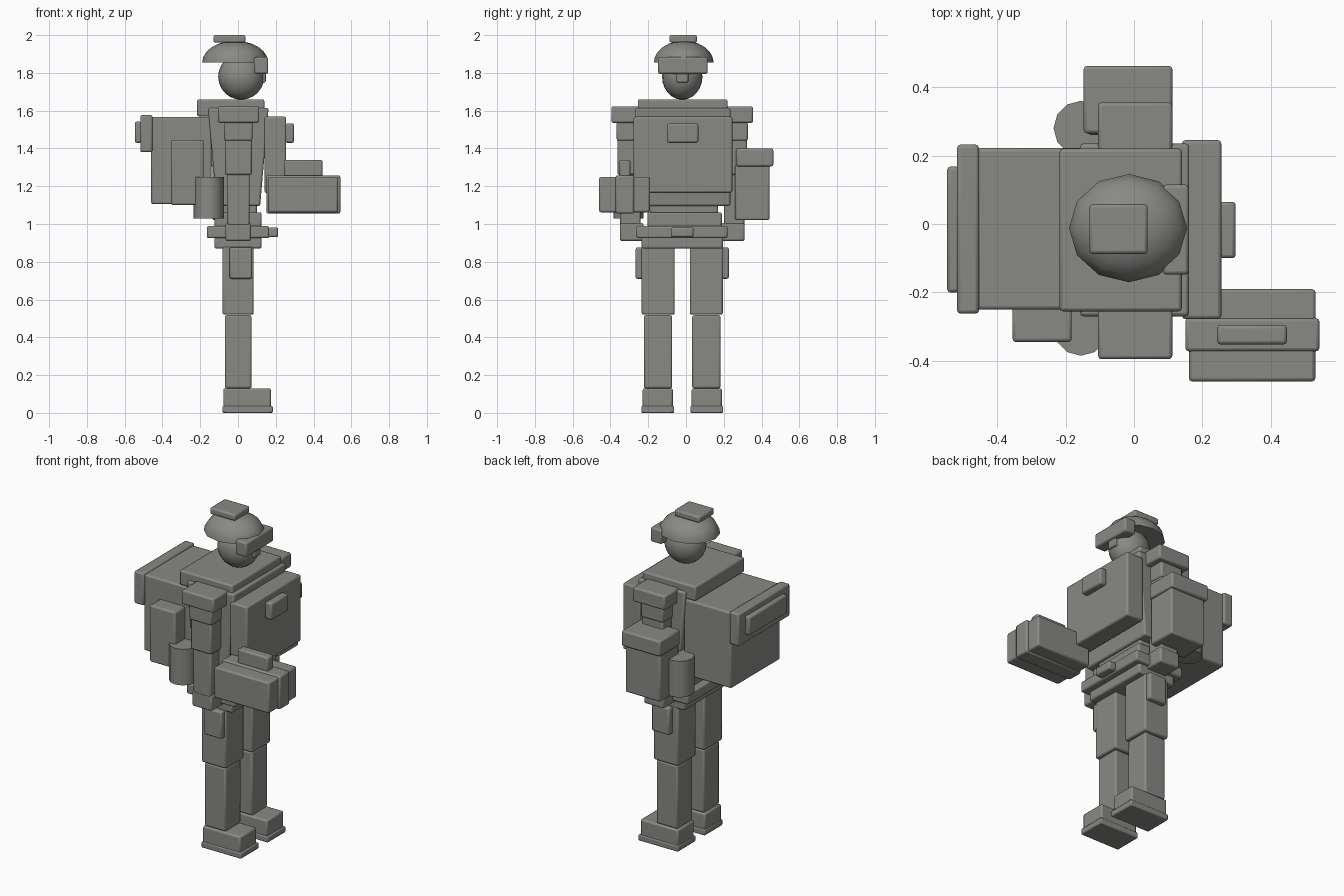
import bpy, bmesh, math
from mathutils import Vector

if "Cube" in bpy.data.objects:
    bpy.data.objects.remove(bpy.data.objects["Cube"])

grey = bpy.data.materials.new("warm grey")
grey.diffuse_color = (0.25, 0.255, 0.235, 1)
grey.use_nodes = True
grey.node_tree.nodes["Principled BSDF"].inputs["Base Color"].default_value = grey.diffuse_color


def finish(name, bm, bevel=0.0, angle=35):
    bmesh.ops.recalc_face_normals(bm, faces=bm.faces)
    me = bpy.data.meshes.new(name)
    bm.to_mesh(me)
    bm.free()
    me.materials.append(grey)
    ob = bpy.data.objects.new(name, me)
    bpy.context.collection.objects.link(ob)
    if bevel:
        mod = ob.modifiers.new("soft edges", 'BEVEL')
        mod.width, mod.segments = bevel, 2
        mod.limit_method = 'ANGLE'
    bpy.ops.object.select_all(action='DESELECT')
    ob.select_set(True)
    bpy.context.view_layer.objects.active = ob
    bpy.ops.object.shade_smooth_by_angle(angle=math.radians(angle))
    return ob


def box(name, x, y, z, bevel=0.01, taper=1.0):
    """Rounded box from ranges; taper scales the bottom in x."""
    bm = bmesh.new()
    bmesh.ops.create_cube(bm, size=1)
    cx = sum(x) / 2
    for v in bm.verts:
        low = v.co.z < 0
        v.co = Vector(r[0] + (c + 0.5) * (r[1] - r[0]) for r, c in zip((x, y, z), v.co))
        if low:
            v.co.x = cx + (v.co.x - cx) * taper
    return finish(name, bm, bevel)


MID = -0.02  # side-to-side centre of the body


def pair(name, x, inner, outer, z, bevel=0.01):
    box("right_" + name, x, (MID - outer, MID - inner), z, bevel)
    box("left_" + name, x, (MID + inner, MID + outer), z, bevel)


def ball(name, centre, radius, seg, rings, half=False):
    bm = bmesh.new()
    bmesh.ops.create_uvsphere(bm, u_segments=seg, v_segments=rings, radius=1)
    if half:
        bmesh.ops.bisect_plane(bm, geom=bm.verts[:] + bm.edges[:] + bm.faces[:],
                               plane_co=(0, 0, 0), plane_no=(0, 0, -1), clear_outer=True)
        bmesh.ops.holes_fill(bm, edges=[e for e in bm.edges if e.is_boundary])
    for v in bm.verts:
        v.co = Vector(c + r * k for c, r, k in zip(centre, radius, v.co))
    return finish(name, bm, angle=50)


# head and helmet
ball("head", (0.017, MID, 1.78), (0.122, 0.107, 0.122), 20, 12)
ball("helmet", (-0.015, -0.012, 1.855), (0.175, 0.158, 0.115), 12, 12, half=True)
box("helmet_crest", (-0.13, 0.04), (-0.088, 0.058), (1.96, 2.0))
box("goggles", (0.085, 0.16), (-0.148, 0.115), (1.795, 1.883))
box("nose", (0.08, 0.147), (-0.05, 0.012), (1.75, 1.80), 0.006)

# torso
box("yoke", (-0.217, 0.14), (-0.255, 0.22), (1.57, 1.66))
box("torso", (-0.158, 0.162), (-0.27, 0.235), (1.095, 1.615), taper=0.72)
box("chest_plate", (0.14, 0.255), (-0.278, 0.245), (1.165, 1.568))
box("chest_badge", (0.25, 0.297), (-0.10, 0.065), (1.43, 1.532))
box("waist", (-0.125, 0.125), (-0.205, 0.19), (0.985, 1.062))
box("abdomen", (-0.10, 0.10), (-0.19, 0.17), (1.04, 1.12))
box("belt", (-0.165, 0.165), (-0.262, 0.22), (0.925, 0.99))
box("buckle", (0.16, 0.213), (-0.08, 0.04), (0.93, 0.982))
box("hips", (-0.125, 0.125), (-0.235, 0.195), (0.87, 0.935))

# legs
pair("thigh", (-0.082, 0.083), 0.04, 0.215, (0.52, 0.885))
pair("shin", (-0.07, 0.072), 0.053, 0.203, (0.13, 0.517))
pair("boot", (-0.078, 0.175), 0.05, 0.21, (0.025, 0.13))
pair("sole", (-0.082, 0.185), 0.043, 0.216, (0.0, 0.036), 0.006)
pair("thigh_pouch", (-0.045, 0.075), 0.205, 0.247, (0.71, 0.876))

# arms
pair("shoulder_pad", (-0.105, 0.112), 0.225, 0.375, (1.535, 1.623))
pair("sleeve", (-0.073, 0.077), 0.225, 0.347, (1.44, 1.54))
pair("upper_arm", (-0.068, 0.073), 0.222, 0.342, (1.26, 1.45))
pair("forearm", (-0.058, 0.062), 0.22, 0.33, (0.99, 1.265))
pair("hand", (-0.066, 0.068), 0.205, 0.33, (0.91, 1.005))

# arm-mounted case on the left
box("arm_case", (-0.135, 0.10), (0.26, 0.442), (1.02, 1.315))
box("arm_case_lid", (-0.147, 0.112), (0.265, 0.462), (1.305, 1.40))

# backpack
box("backpack", (-0.46, -0.14), (-0.25, 0.222), (1.105, 1.567))
box("backpack_flap", (-0.517, -0.453), (-0.262, 0.232), (1.38, 1.577))
box("backpack_roll", (-0.546, -0.51), (-0.20, 0.168), (1.43, 1.542))
box("backpack_side_pocket", (-0.355, -0.182), (-0.345, -0.24), (1.1, 1.445))

# canisters on both sides
for side, y in (("right", -0.305), ("left", 0.28)):
    bm = bmesh.new()
    bmesh.ops.create_cone(bm, cap_ends=True, segments=12, radius1=0.08, radius2=0.08, depth=0.22)
    bmesh.ops.translate(bm, verts=bm.verts, vec=(-0.155, y, 1.14))
    finish(side + "_canister", bm)

# carried toolbox
box("toolbox", (0.16, 0.53), (-0.46, -0.19), (1.062, 1.25))
box("toolbox_band", (0.15, 0.542), (-0.372, -0.275), (1.055, 1.258))
box("toolbox_handle", (0.243, 0.447), (-0.352, -0.295), (1.25, 1.34))
